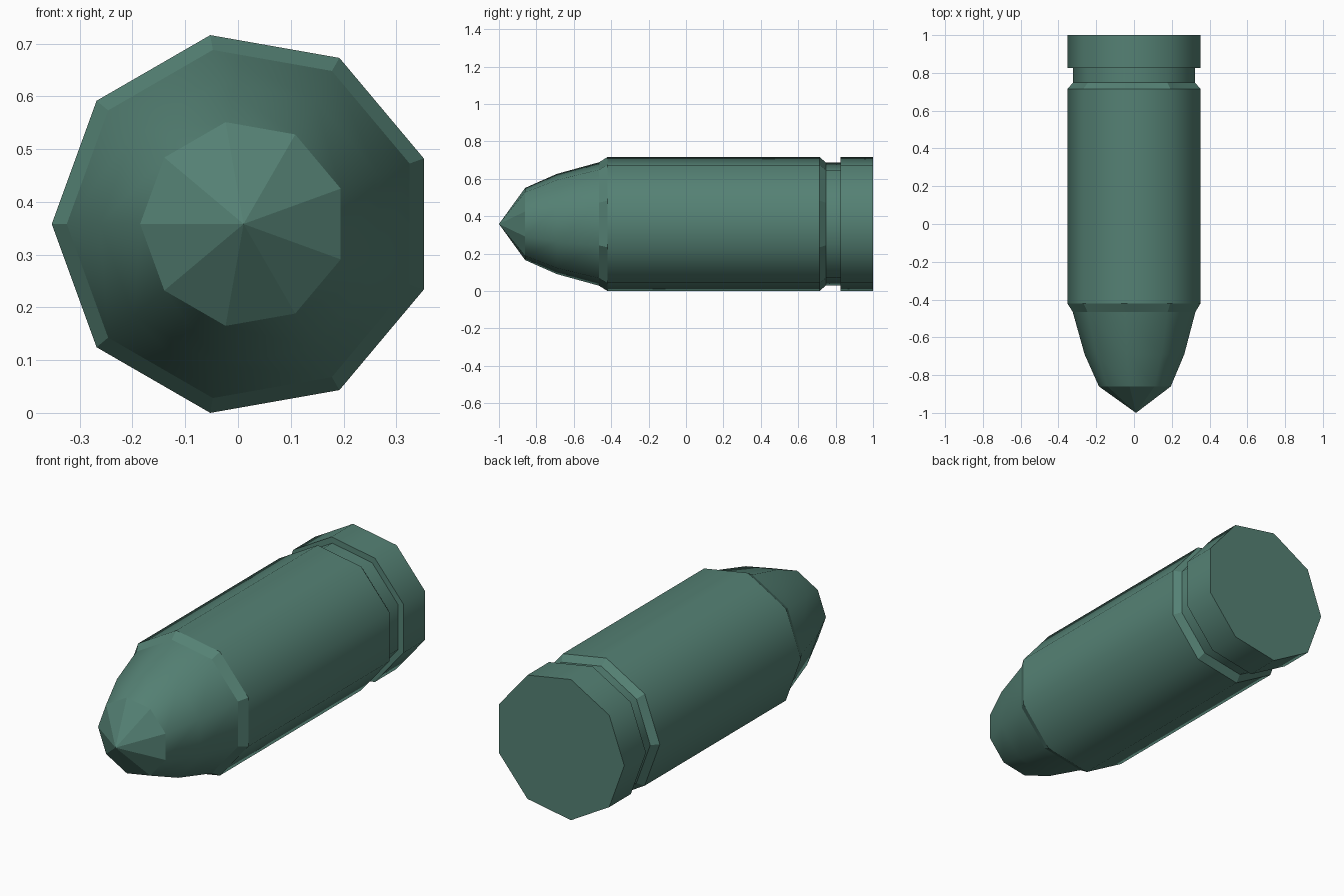
import bpy, bmesh
from math import sin, cos, radians

if "Cube" in bpy.data.objects:
    bpy.data.objects.remove(bpy.data.objects["Cube"])

SIDES = 9
CX, CZ = 0.0105, 0.358

# Profile rings from nose to base: (y, radius, next band smooth, crease at ring)
rings = [
    (-0.86, 0.196, True, True),
    (-0.69, 0.272, True, False),
    (-0.465, 0.335, False, True),
    (-0.42, 0.3635, True, True),
    (0.715, 0.3635, False, True),
    (0.748, 0.333, True, True),
    (0.825, 0.333, False, True),
    (0.826, 0.3635, True, True),
    (1.0, 0.3635, False, True),
]

bm = bmesh.new()


def ring(y, r):
    angles = [radians(180 + i * 360 / SIDES) for i in range(SIDES)]
    return [bm.verts.new((CX + r * cos(a), y, CZ + r * sin(a))) for a in angles]


loops = [ring(y, r) for y, r, _, _ in rings]

# Faceted pointed tip
tip = bm.verts.new((CX, -1.0, CZ))
for i in range(SIDES):
    bm.faces.new((tip, loops[0][i], loops[0][(i + 1) % SIDES]))

# Nose, shoulder, body, groove and rim bands
for k in range(len(loops) - 1):
    a, b = loops[k], loops[k + 1]
    for i in range(SIDES):
        j = (i + 1) % SIDES
        bm.faces.new((a[i], b[i], b[j], a[j])).smooth = rings[k][2]

# Flat base
bm.faces.new(loops[-1])

# Creases between bands
for loop, spec in zip(loops, rings):
    if spec[3]:
        for i in range(SIDES):
            bm.edges.get((loop[i], loop[(i + 1) % SIDES])).smooth = False

bmesh.ops.recalc_face_normals(bm, faces=bm.faces)
mesh = bpy.data.meshes.new("cartridge")
bm.to_mesh(mesh)
bm.free()
obj = bpy.data.objects.new("cartridge", mesh)
bpy.context.collection.objects.link(obj)

# Green finish
mat = bpy.data.materials.new("green")
mat.diffuse_color = (0.09, 0.22, 0.175, 1)
mat.use_nodes = True
mat.node_tree.nodes["Principled BSDF"].inputs["Base Color"].default_value = mat.diffuse_color
mesh.materials.append(mat)
